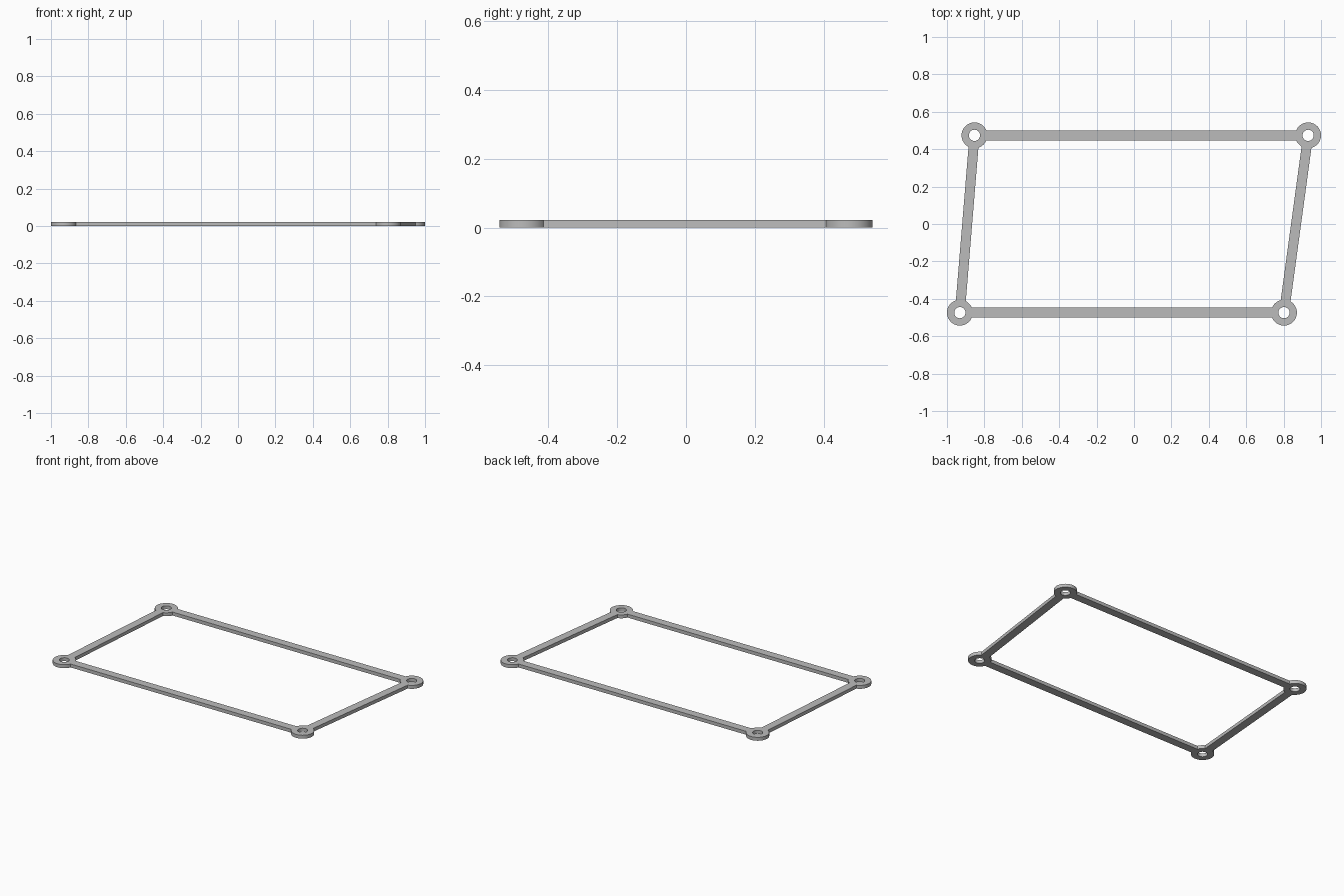
import bpy, bmesh, math

cube = bpy.data.objects.get("Cube")
if cube:
    bpy.data.objects.remove(cube, do_unlink=True)

HEIGHT, RING, HOLE, BAR = 0.0225, 0.069, 0.03, 0.053
# Ring centres, counter-clockwise
CORNERS = [(-0.931, -0.474), (0.802, -0.474), (0.931, 0.474), (-0.853, 0.474)]


def arc(centre, radius, start, end, steps):
    return [(centre[0] + radius * math.cos(start + (end - start) * i / steps),
             centre[1] + radius * math.sin(start + (end - start) * i / steps))
            for i in range(steps + 1)]


def heading(a, b):
    return math.atan2(b[1] - a[1], b[0] - a[0])


# Outline loops: outside edge, inside edge and the four holes
half = math.asin(BAR / 2 / RING)
outer, inner, holes = [], [], []
for i, c in enumerate(CORNERS):
    to_next = heading(c, CORNERS[(i + 1) % 4])
    to_prev = heading(c, CORNERS[i - 1])
    while to_prev < to_next:
        to_prev += math.tau
    outer += arc(c, RING, to_prev + half, to_next - half + math.tau, 40)
    inner += arc(c, RING, to_prev - half, to_next + half, 8)
    holes.append(arc(c, HOLE, 0, math.tau, 40)[:-1])

# Flat filled profile with thickness
curve = bpy.data.curves.new("linkage_frame", "CURVE")
curve.dimensions = "2D"
curve.fill_mode = "BOTH"
curve.extrude = HEIGHT / 2
for loop in [outer, inner] + holes:
    spline = curve.splines.new("POLY")
    spline.points.add(len(loop) - 1)
    for point, (x, y) in zip(spline.points, loop):
        point.co = (x, y, 0, 1)
    spline.use_cyclic_u = True
frame = bpy.data.objects.new("linkage_frame", curve)
bpy.context.collection.objects.link(frame)

bpy.ops.object.select_all(action="DESELECT")
frame.select_set(True)
bpy.context.view_layer.objects.active = frame
bpy.ops.object.convert(target="MESH")
frame = bpy.context.object

# Weld the caps to the walls and stand the frame on the ground
bm = bmesh.new()
bm.from_mesh(frame.data)
bmesh.ops.remove_doubles(bm, verts=bm.verts, dist=0.0001)
bmesh.ops.recalc_face_normals(bm, faces=bm.faces)
bmesh.ops.translate(bm, verts=bm.verts, vec=(0, 0, HEIGHT / 2))
bm.to_mesh(frame.data)
bm.free()
bpy.ops.object.shade_smooth_by_angle(angle=math.radians(30))

# Plain grey
grey = bpy.data.materials.new("grey")
grey.use_nodes = True
colour = (0.5, 0.5, 0.5, 1)
grey.diffuse_color = colour
grey.node_tree.nodes["Principled BSDF"].inputs["Base Color"].default_value = colour
frame.data.materials.clear()
frame.data.materials.append(grey)
